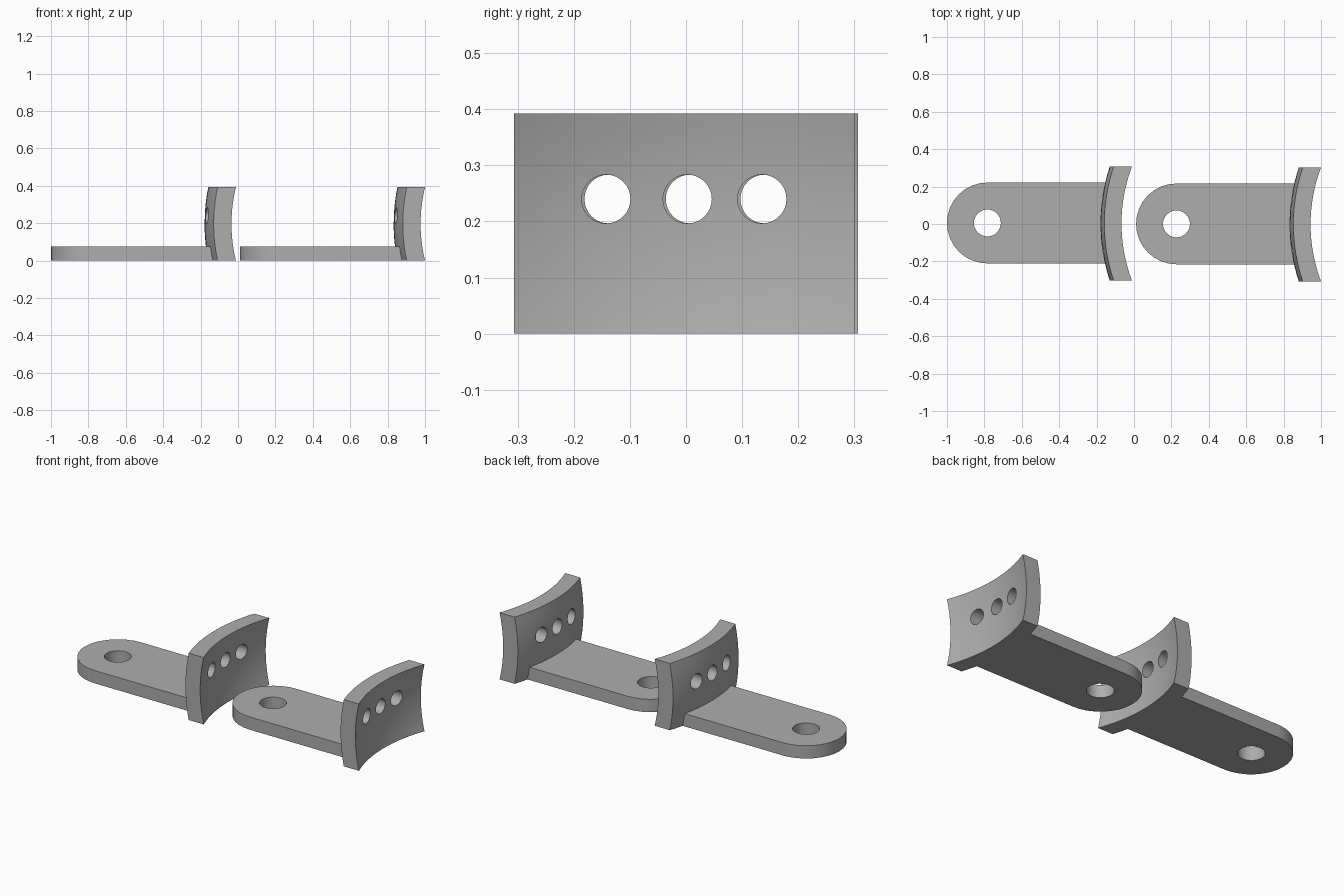
import bpy
import bmesh
import math
from mathutils import Matrix, Vector

cube = bpy.data.objects.get("Cube")
if cube:
    bpy.data.objects.remove(cube, do_unlink=True)

HEIGHT, HALF_WIDTH = 0.392, 0.304
INNER_R, OUTER_R, CENTRE_X = 0.88, 0.97, 0.791
TONGUE_R, TONGUE_T = 0.216, 0.075
PIVOT_X = -1 + TONGUE_R

grey = bpy.data.materials.new("plain grey")
grey.use_nodes = True
colour = (0.42, 0.42, 0.42, 1)
grey.diffuse_color = colour
grey.node_tree.nodes["Principled BSDF"].inputs["Base Color"].default_value = colour


def finish(bm, name):
    """Turn a bmesh into a grey object."""
    bmesh.ops.recalc_face_normals(bm, faces=bm.faces)
    mesh = bpy.data.meshes.new(name)
    bm.to_mesh(mesh)
    bm.free()
    mesh.materials.append(grey)
    obj = bpy.data.objects.new(name, mesh)
    bpy.context.collection.objects.link(obj)
    return obj


def drill(centre, radius, axis):
    """A long cylinder used to cut a round hole."""
    bm = bmesh.new()
    turn = Vector((0, 0, 1)).rotation_difference(Vector(axis)).to_matrix().to_4x4()
    bmesh.ops.create_cone(bm, cap_ends=True, segments=32, radius1=radius, radius2=radius,
                          depth=0.5, matrix=Matrix.Translation(centre) @ turn)
    return finish(bm, "hole_cutter")


def combine(target, tool, operation):
    """Apply a boolean and discard the tool."""
    mod = target.modifiers.new("join", "BOOLEAN")
    mod.operation, mod.solver, mod.object = operation, "EXACT", tool
    tool.hide_render = True
    bpy.context.view_layer.objects.active = target
    bpy.ops.object.modifier_apply(modifier=mod.name)
    bpy.data.objects.remove(tool, do_unlink=True)


def curved_plate():
    """Spherical shell patch with flat top, bottom and ends."""
    bm = bmesh.new()
    bmesh.ops.create_grid(bm, x_segments=16, y_segments=10, size=1)
    result = bmesh.ops.extrude_face_region(bm, geom=bm.faces[:], use_keep_orig=True)
    outer = {g for g in result["geom"] if isinstance(g, bmesh.types.BMVert)}
    for v in bm.verts:
        radius = OUTER_R if v in outer else INNER_R
        y, z = v.co.x * HALF_WIDTH, v.co.y * HEIGHT / 2
        v.co = (CENTRE_X - math.sqrt(radius ** 2 - y * y - z * z), y, z + HEIGHT / 2)
    return finish(bm, "left_bracket")


def tongue():
    """Flat bar with a half-round end."""
    bm = bmesh.new()
    points = [(-0.1, -TONGUE_R), (-0.1, TONGUE_R)]
    for i in range(17):
        a = math.pi / 2 + math.pi * i / 16
        points.append((PIVOT_X + TONGUE_R * math.cos(a), TONGUE_R * math.sin(a)))
    base = bm.faces.new([bm.verts.new((x, y + 0.003, 0)) for x, y in points])
    top = bmesh.ops.extrude_face_region(bm, geom=[base], use_keep_orig=True)["geom"]
    bmesh.ops.translate(bm, vec=(0, 0, TONGUE_T),
                        verts=[g for g in top if isinstance(g, bmesh.types.BMVert)])
    return finish(bm, "tongue")


# One bracket: plate and tongue joined, then drilled
bracket = curved_plate()
combine(bracket, tongue(), "UNION")
combine(bracket, drill((PIVOT_X, 0.003, 0), 0.072, (0, 0, 1)), "DIFFERENCE")
for y in (-0.14, 0.005, 0.138):
    combine(bracket, drill((-0.1, y, 0.24), 0.0435, (1, 0, 0)), "DIFFERENCE")

bpy.ops.object.select_all(action="DESELECT")
bracket.select_set(True)
bpy.context.view_layer.objects.active = bracket
bpy.ops.object.shade_smooth_by_angle(angle=math.radians(30))

# Second bracket beside the first
bracket.name = "right_bracket"
second = bracket.copy()
second.name = "left_bracket"
bpy.context.collection.objects.link(second)
bracket.location = (0, 0.0025, 0)
second.location = (1.011, -0.0025, 0)
